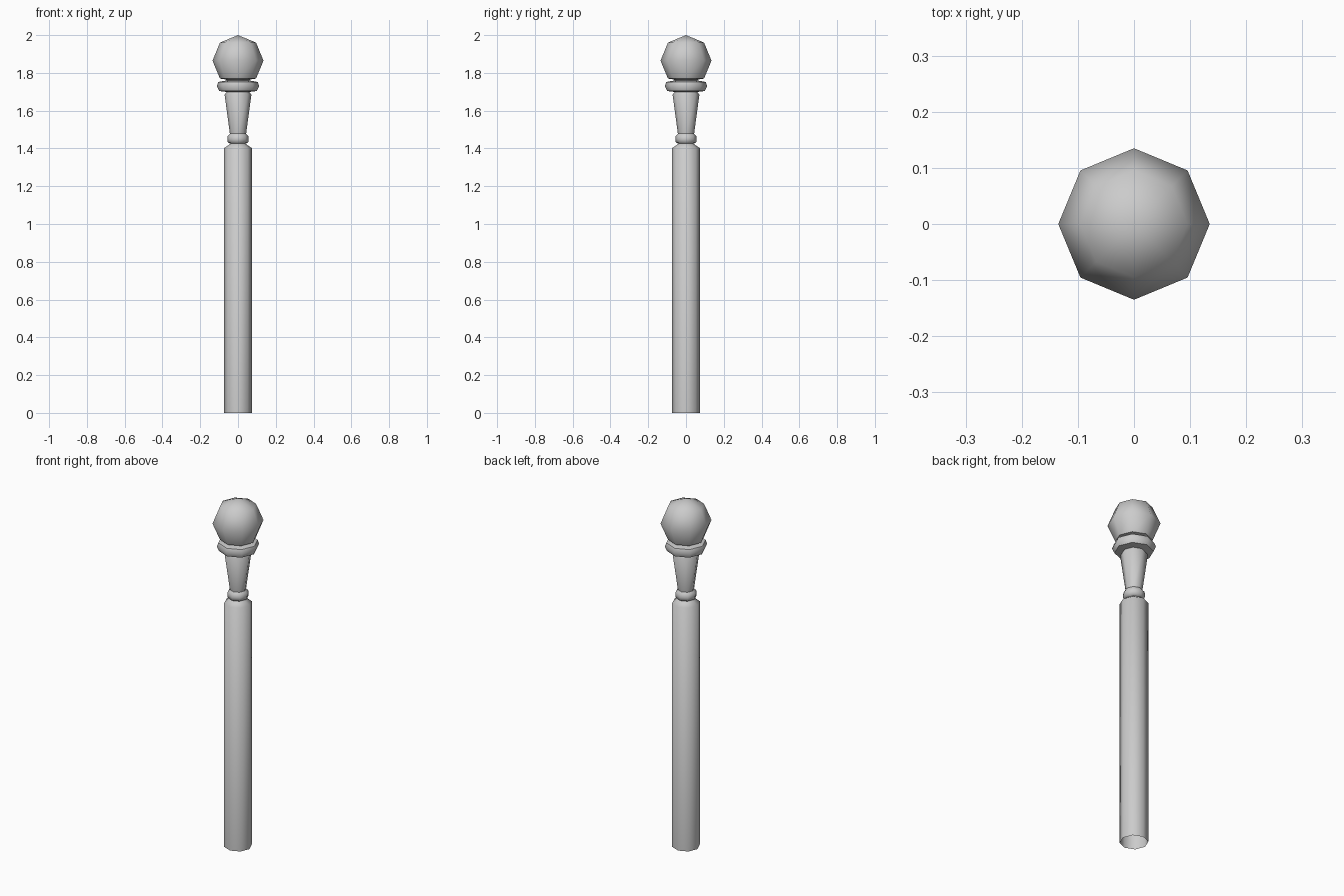
import bpy, bmesh, math

cube = bpy.data.objects.get("Cube")
if cube:
    bpy.data.objects.remove(cube, do_unlink=True)

SIDES = 8

# Single grey finish
grey = bpy.data.materials.new("plain grey")
grey.use_nodes = True
colour = (0.6, 0.6, 0.6, 1)
grey.diffuse_color = colour
grey.node_tree.nodes["Principled BSDF"].inputs["Base Color"].default_value = colour


def turned(name, profile):
    """Turn a (radius, height) profile, listed bottom to top, around z."""
    bm = bmesh.new()
    rings = []
    for r, z in profile:
        if r == 0:
            rings.append([bm.verts.new((0, 0, z))] * SIDES)
        else:
            angles = [math.tau * i / SIDES for i in range(SIDES)]
            rings.append([bm.verts.new((r * math.cos(a), r * math.sin(a), z)) for a in angles])
    for low, high in zip(rings, rings[1:]):
        for i in range(SIDES):
            j = (i + 1) % SIDES
            corners = [low[i], low[j], high[j], high[i]]
            bm.faces.new(list(dict.fromkeys(corners)))
    mesh = bpy.data.meshes.new(name)
    bm.to_mesh(mesh)
    bm.free()
    mesh.materials.append(grey)
    obj = bpy.data.objects.new(name, mesh)
    bpy.context.collection.objects.link(obj)
    bpy.ops.object.select_all(action="DESELECT")
    obj.select_set(True)
    bpy.context.view_layer.objects.active = obj
    bpy.ops.object.shade_smooth_by_angle(angle=math.radians(55))
    return obj


# Long shaft, open at the foot, with a chamfered shoulder
turned("shaft", [(0.073, 0), (0.073, 1.402), (0.04, 1.425)])

# Small ring above the shoulder
turned("lower_collar", [(0.04, 1.425), (0.054, 1.432), (0.057, 1.45),
                        (0.054, 1.467), (0.043, 1.478)])

# Flared neck
turned("tapered_neck", [(0.043, 1.478), (0.071, 1.685), (0.06, 1.699)])

# Wide ring under the ball
turned("upper_collar", [(0.06, 1.699), (0.1, 1.704), (0.112, 1.73),
                        (0.104, 1.752), (0.06, 1.76)])

# Neck joining the ring to the ball
turned("ball_neck", [(0.06, 1.758), (0.07, 1.772)])

# Ball finial
R, CENTRE = 0.135, 1.865
ball = [(R * math.cos(math.radians(a)), CENTRE + R * math.sin(math.radians(a)))
        for a in (-45, 0, 45)]
turned("ball_finial", [(0.06, 1.765)] + ball + [(0, 2.0)])
